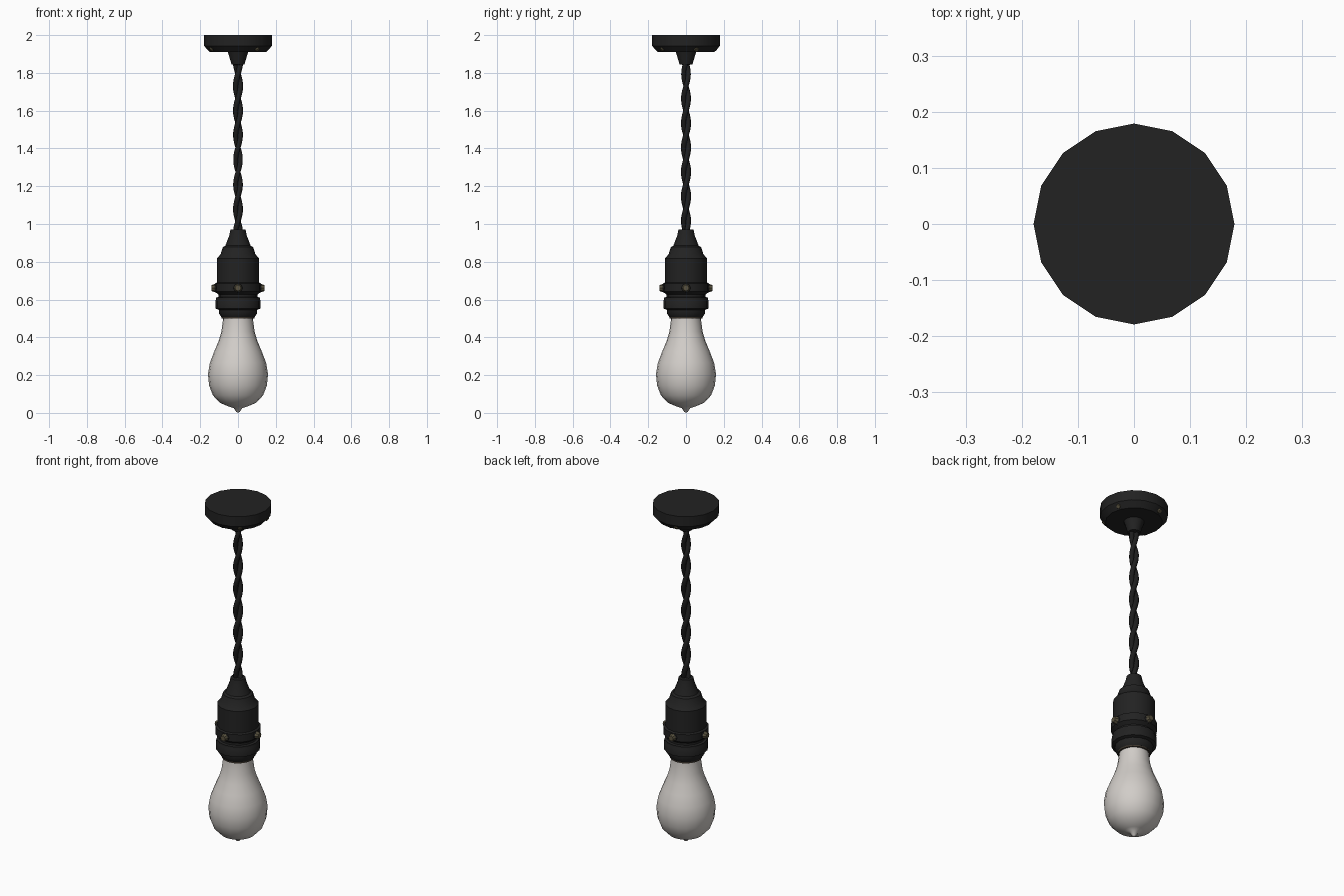
import bpy, bmesh, math
from mathutils import Vector, Matrix

cube = bpy.data.objects.get("Cube")
if cube:
    bpy.data.objects.remove(cube, do_unlink=True)


def material(name, rgb):
    m = bpy.data.materials.new(name)
    m.use_nodes = True
    m.diffuse_color = (*rgb, 1)
    m.node_tree.nodes["Principled BSDF"].inputs["Base Color"].default_value = (*rgb, 1)
    return m


black = material("black bakelite", (0.016, 0.016, 0.016))
cloth = material("black cloth cord", (0.013, 0.013, 0.013))
brass = material("aged brass", (0.10, 0.085, 0.05))
brown = material("dark brown metal", (0.045, 0.035, 0.025))
glass = material("frosted glass", (0.64, 0.61, 0.58))


def finish(bm, name, mat, angle=35):
    bmesh.ops.remove_doubles(bm, verts=bm.verts, dist=1e-5)
    bmesh.ops.recalc_face_normals(bm, faces=bm.faces)
    mesh = bpy.data.meshes.new(name)
    bm.to_mesh(mesh)
    bm.free()
    mesh.materials.append(mat)
    ob = bpy.data.objects.new(name, mesh)
    bpy.context.collection.objects.link(ob)
    bpy.ops.object.select_all(action='DESELECT')
    ob.select_set(True)
    bpy.context.view_layer.objects.active = ob
    bpy.ops.object.shade_smooth_by_angle(angle=math.radians(angle))
    return ob


def lathe(name, profile, mat, sides=16, angle=35):
    """Revolve (radius, height) points around z."""
    bm = bmesh.new()
    verts = [bm.verts.new((r, 0, z)) for r, z in profile]
    edges = [bm.edges.new(pair) for pair in zip(verts, verts[1:])]
    bmesh.ops.spin(bm, geom=verts + edges, cent=(0, 0, 0), axis=(0, 0, 1),
                   angle=math.tau, steps=sides, use_duplicate=False)
    return finish(bm, name, mat, angle)


def screw(name, direction, centre, radius, length, mat):
    """Low domed screw head pointing outwards."""
    bm = bmesh.new()
    place = Matrix.Translation(centre) @ direction.to_track_quat('Z', 'Y').to_matrix().to_4x4()
    bmesh.ops.create_cone(bm, cap_ends=True, segments=8, radius1=radius,
                          radius2=radius * 0.65, depth=length, matrix=place)
    return finish(bm, name, mat)


# Ceiling canopy, cord grip
lathe("ceiling_canopy", [(0, 2), (0.179, 2), (0.179, 1.942), (0.15, 1.91), (0, 1.91)], black)
lathe("cord_grip", [(0.055, 1.912), (0.046, 1.885), (0.034, 1.845), (0, 1.84)], black, 12)

# Canopy screws on the sloping rim
for i, deg in enumerate((20, 106, 209, 309)):
    a = math.radians(deg)
    out = Vector((math.cos(a), math.sin(a), -0.9)).normalized()
    spot = Vector((0.161 * math.cos(a), 0.161 * math.sin(a), 1.925))
    screw(f"canopy_screw_{i + 1}", out, spot, 0.016, 0.012, brass)

# Twisted pair of cords
for s in range(2):
    curve = bpy.data.curves.new(f"cord_strand_{s + 1}", 'CURVE')
    curve.dimensions = '3D'
    curve.bevel_depth = 0.0145
    curve.bevel_resolution = 1
    spline = curve.splines.new('POLY')
    count = 56
    spline.points.add(count - 1)
    for i, p in enumerate(spline.points):
        t = i / (count - 1)
        a = math.tau * 3.5 * t + math.pi * s
        p.co = (0.0125 * math.cos(a), 0.0125 * math.sin(a), 0.95 + 0.91 * t, 1)
    spline.use_smooth = True
    curve.materials.append(cloth)
    strand = bpy.data.objects.new(curve.name, curve)
    bpy.context.collection.objects.link(strand)

# Lamp holder
lathe("socket_cap", [(0, 0.97), (0.04, 0.97), (0.046, 0.94), (0.067, 0.885), (0.08, 0.878),
                     (0.092, 0.84), (0.111, 0.818), (0.111, 0.69), (0.122, 0.685),
                     (0.122, 0.642), (0.1, 0.624), (0, 0.624)], black)
lathe("socket_neck", [(0.102, 0.63), (0.102, 0.6)], black)
lathe("socket_ring", [(0.095, 0.615), (0.116, 0.611), (0.116, 0.6), (0.119, 0.595),
                      (0.119, 0.552), (0.102, 0.546), (0.1, 0.525), (0.088, 0.508),
                      (0.07, 0.506)], black)
lathe("bulb_collar", [(0.088, 0.512), (0.087, 0.5), (0.07, 0.498)], brown)

# Four screws around the holder, each in a small boss
for i in range(4):
    a = i * math.pi / 2
    out = Vector((math.cos(a), math.sin(a), 0))
    up = Vector((0, 0, 0.661))
    screw(f"socket_boss_{i + 1}", out, out * 0.117 + up, 0.03, 0.02, black)
    screw(f"socket_screw_{i + 1}", out, out * 0.128 + up, 0.024, 0.027, brass)

# Bulb with its pointed tip
lathe("bulb", [(0.078, 0.52), (0.08, 0.49), (0.088, 0.43), (0.103, 0.38), (0.126, 0.325),
               (0.149, 0.265), (0.159, 0.205), (0.153, 0.145), (0.133, 0.093),
               (0.095, 0.053), (0.05, 0.034), (0.022, 0.025), (0.01, 0.006), (0, 0)],
      glass, 20, 60)
